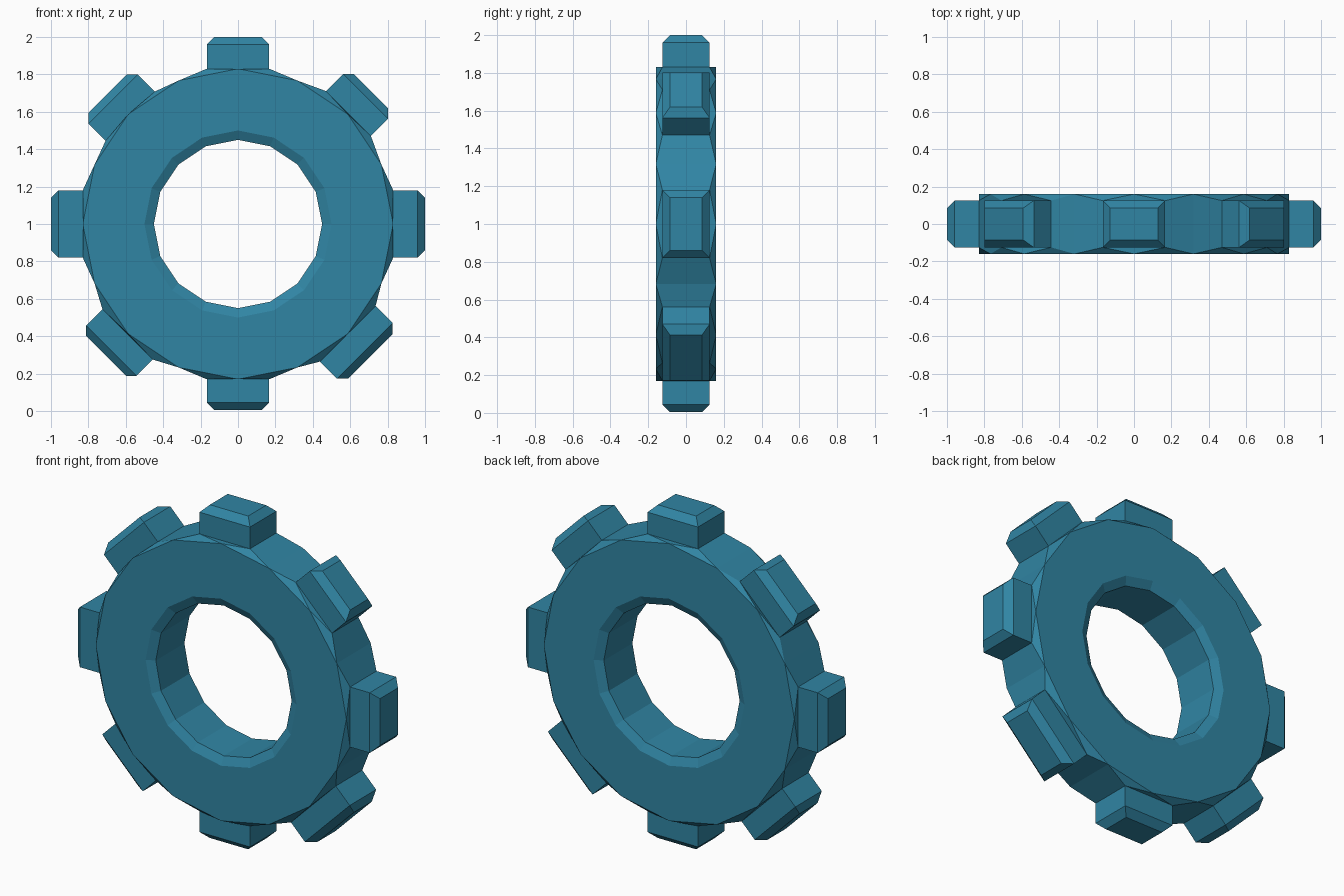
import bpy
import bmesh
from math import sin, cos, pi
from mathutils import Vector

cube = bpy.data.objects.get("Cube")
if cube:
    bpy.data.objects.remove(cube)

blue = bpy.data.materials.new("teal_blue")
blue.use_nodes = True
color = (0.03, 0.235, 0.37, 1)
blue.diffuse_color = color
blue.node_tree.nodes["Principled BSDF"].inputs["Base Color"].default_value = color

SIDES = 16
CENTER = Vector((0, 0, 1))
HALF_DEPTH, TOOTH_DEPTH = 0.16, 0.125
BEVEL = 0.04

bm = bmesh.new()


def point(angle, radial, tangent, y):
    """Point at a distance along the spoke and sideways from it."""
    out = Vector((sin(angle), 0, cos(angle)))
    side = Vector((cos(angle), 0, -sin(angle)))
    return bm.verts.new(CENTER + out * radial + side * tangent + Vector((0, y, 0)))


def ring(radius, y):
    return [point(2 * pi * k / SIDES, radius, 0, y) for k in range(SIDES)]


def bridge(a, b):
    n = len(a)
    for k in range(n):
        m = (k + 1) % n
        bm.faces.new((a[k], a[m], b[m], b[k]))


# Flat faces, shallow bore chamfers and the bore
rims, bores = [], []
for s in (-1, 1):
    rim = ring(0.83, s * HALF_DEPTH)
    lip = ring(0.50, s * HALF_DEPTH)
    bore = ring(0.45, s * 0.135)
    bridge(rim, lip)
    bridge(lip, bore)
    rims.append(rim)
    bores.append(bore)
bridge(*bores)

# Teeth, clockwise from the top: half width, base radius, tip radius
teeth = [(0.167, 0.83, 1.0), (0.17, 0.835, 1.005), (0.18, 0.83, 1.0),
         (0.21, 0.83, 1.0), (0.167, 0.83, 0.995), (0.19, 0.835, 0.998),
         (0.18, 0.83, 1.0), (0.187, 0.815, 0.985)]


def loop(angle, radial, width, depth):
    return [point(angle, radial, t * width, y * depth)
            for t, y in ((-1, -1), (1, -1), (1, 1), (-1, 1))]


for i, (width, base_r, tip_r) in enumerate(teeth):
    angle = i * pi / 4
    base = loop(angle, base_r, width, TOOTH_DEPTH)
    shoulder = loop(angle, tip_r - BEVEL, width, TOOTH_DEPTH)
    tip = loop(angle, tip_r, width - BEVEL, TOOTH_DEPTH - BEVEL)
    bridge(base, shoulder)
    bridge(shoulder, tip)
    bm.faces.new(tip)

    # Facets blending the tooth base into both rims
    before, here, after = (2 * i - 1) % SIDES, 2 * i, (2 * i + 1) % SIDES
    for rim, left, right in ((rims[0], base[0], base[1]), (rims[1], base[3], base[2])):
        bm.faces.new((rim[before], rim[here], left))
        bm.faces.new((rim[here], right, left))
        bm.faces.new((rim[here], rim[after], right))
    # Floor of the gap on each side of the tooth
    bm.faces.new((rims[0][before], base[0], base[3], rims[1][before]))
    bm.faces.new((base[1], rims[0][after], rims[1][after], base[2]))

bmesh.ops.recalc_face_normals(bm, faces=bm.faces)
mesh = bpy.data.meshes.new("gear_ring")
bm.to_mesh(mesh)
bm.free()
mesh.materials.append(blue)
gear = bpy.data.objects.new("gear_ring", mesh)
bpy.context.collection.objects.link(gear)
